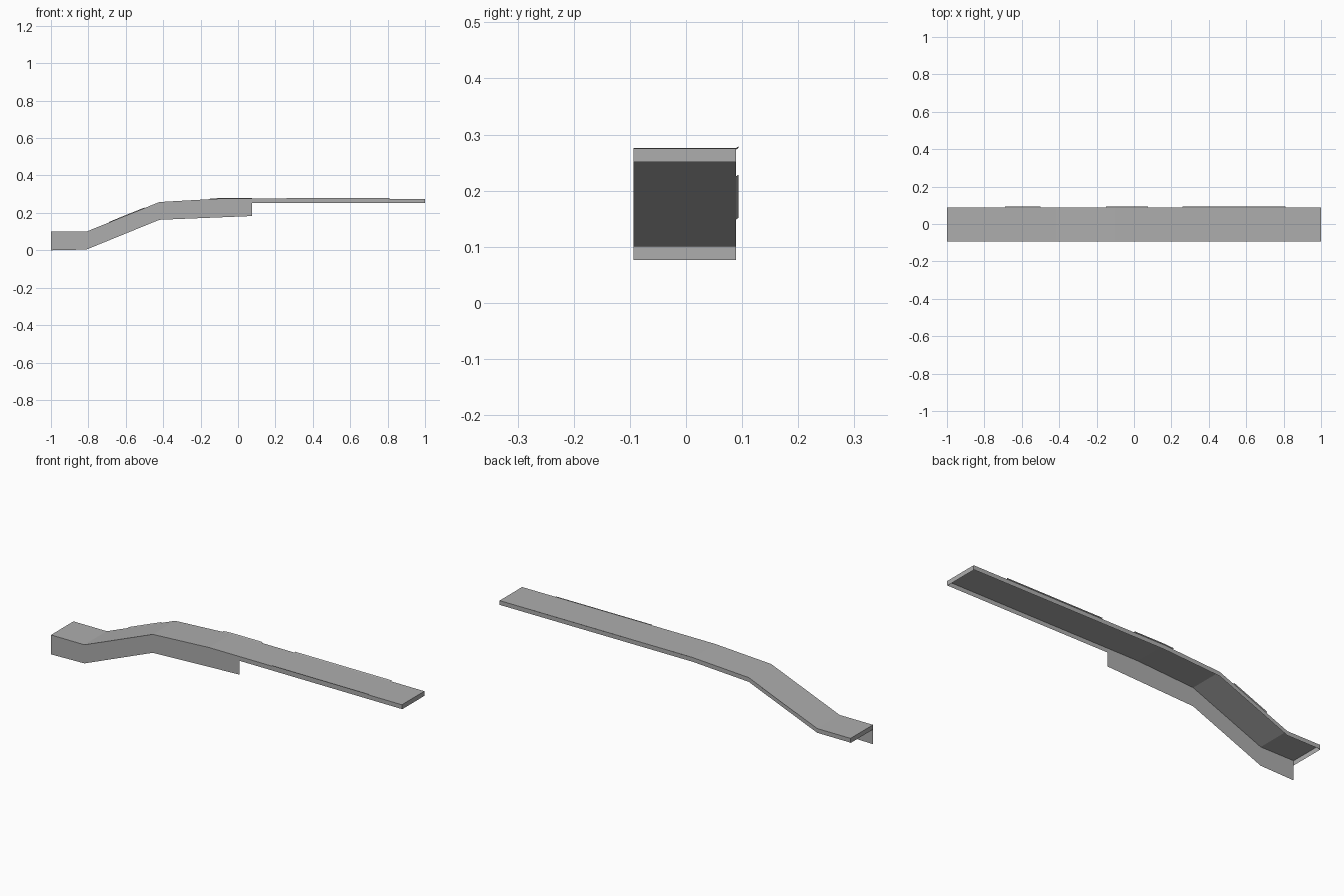
import bpy

if "Cube" in bpy.data.objects:
    bpy.data.objects.remove(bpy.data.objects["Cube"])

# One flat grey for everything
grey = bpy.data.materials.new("concrete_grey")
grey.diffuse_color = (0.42, 0.42, 0.42, 1)
grey.use_nodes = True
grey.node_tree.nodes["Principled BSDF"].inputs["Base Color"].default_value = grey.diffuse_color

FRONT, BACK = -0.094, 0.089
PATH = [(-1, 0.1), (-0.81, 0.1), (-0.42, 0.258), (-0.1, 0.276),
        (0.075, 0.276), (1, 0.275)]
LOW = [(-1, 0.0), (-0.81, 0.004), (-0.42, 0.163), (0.075, 0.183)]
LIP = 0.022


def height(x):
    """Deck height at x."""
    for (x0, z0), (x1, z1) in zip(PATH, PATH[1:]):
        if x <= x1:
            return z0 + (z1 - z0) * (x - x0) / (x1 - x0)
    return PATH[-1][1]


def ribbon(name, a, b):
    """Sheet of quads between two matching rows of points."""
    n = len(a)
    faces = [(i, i + 1, n + i + 1, n + i) for i in range(n - 1)]
    mesh = bpy.data.meshes.new(name)
    mesh.from_pydata(a + b, [], faces)
    mesh.materials.append(grey)
    obj = bpy.data.objects.new(name, mesh)
    bpy.context.collection.objects.link(obj)
    return obj


def row(points, y, dz=0.0):
    return [(x, y, z + dz) for x, z in points]


# Road deck, a thin sheet following the ramp
ribbon("deck", row(PATH, FRONT), row(PATH, BACK))

# Deep front wall on the ramp half, shallow lip on the rest
ribbon("front_wall", row(LOW, FRONT), row(PATH[:2] + PATH[2:3] + PATH[4:5], FRONT))
ribbon("front_wall_crest", row([PATH[2], PATH[4]], FRONT), row([PATH[3], PATH[3]], FRONT))
ribbon("front_lip", row(PATH[4:], FRONT, -LIP), row(PATH[4:], FRONT))

# Shallow back lip, full length
ribbon("back_lip", row(PATH[::-1], BACK, -LIP), row(PATH[::-1], BACK))

# End caps
for name, (x, z), flip in (("left_cap", PATH[0], True), ("right_cap", PATH[-1], False)):
    ys = (BACK, FRONT) if flip else (FRONT, BACK)
    ribbon(name, [(x, y, z - LIP - 0.002) for y in ys], [(x, y, z) for y in ys])

# Slim raised edges along the deck, leaning out at the back
for i, (x0, x1) in enumerate(((-0.69, -0.5), (-0.15, 0.075), (0.26, 0.81))):
    xs = [x1, -0.1, x0] if x0 < -0.1 < x1 else [x1, x0]
    pts = [(x, height(x)) for x in xs]
    ribbon(f"back_edge_{i}", row(pts, BACK), row(pts, 0.094, 0.003))
xs = [(x, height(x)) for x in (0.26, 0.81)]
ribbon("front_edge", row(xs, FRONT), row(xs, FRONT, 0.003))
